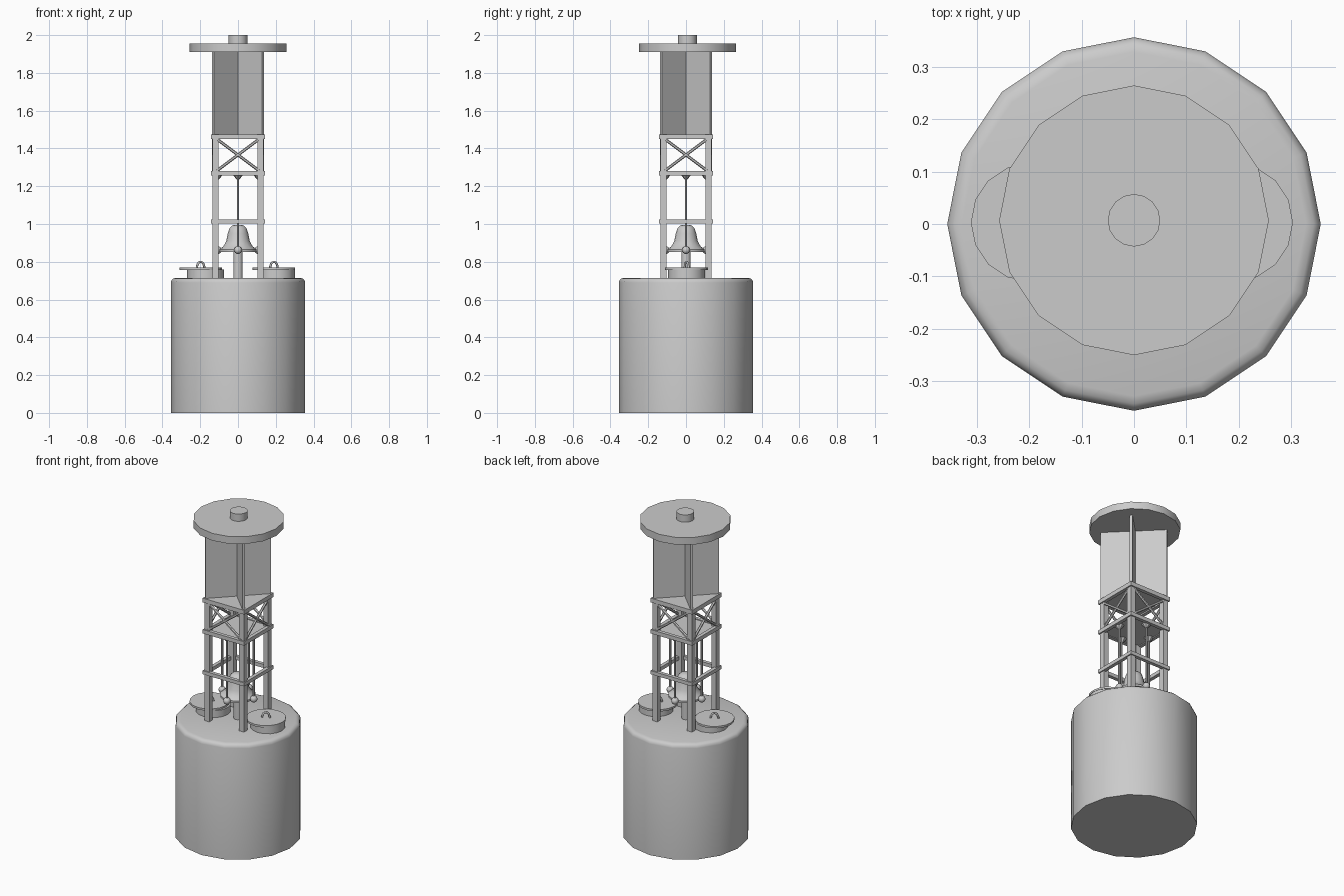
import bpy, bmesh, math
from mathutils import Vector, Matrix

if "Cube" in bpy.data.objects:
    bpy.data.objects.remove(bpy.data.objects["Cube"])


def finish(bm, name, smooth=False):
    bmesh.ops.recalc_face_normals(bm, faces=bm.faces)
    me = bpy.data.meshes.new(name)
    bm.to_mesh(me)
    bm.free()
    ob = bpy.data.objects.new(name, me)
    bpy.context.collection.objects.link(ob)
    if smooth:
        bpy.ops.object.select_all(action='DESELECT')
        ob.select_set(True)
        bpy.context.view_layer.objects.active = ob
        bpy.ops.object.shade_smooth_by_angle(angle=math.radians(35))
    return ob


def lathe(name, profile, n=16, at=(0, 0), smooth=True):
    """Closed solid of revolution from (radius, z) pairs, bottom to top."""
    bm = bmesh.new()
    rings = []
    for r, z in profile:
        rings.append([bm.verts.new((at[0] + r * math.cos(2 * math.pi * i / n),
                                    at[1] + r * math.sin(2 * math.pi * i / n), z)) for i in range(n)])
    for a, b in zip(rings, rings[1:]):
        for i in range(n):
            j = (i + 1) % n
            bm.faces.new((a[i], a[j], b[j], b[i]))
    bm.faces.new(rings[0])
    bm.faces.new(rings[-1])
    return finish(bm, name, smooth)


def box(name, center, size, rot=0.0):
    bm = bmesh.new()
    m = (Matrix.Translation(center) @ Matrix.Rotation(rot, 4, 'Z')
         @ Matrix.Diagonal((*size, 1)))
    bmesh.ops.create_cube(bm, size=1, matrix=m)
    return finish(bm, name)


def rod(name, a, b, r, n=8, r2=None):
    a, b = Vector(a), Vector(b)
    d = b - a
    m = Matrix.Translation((a + b) / 2) @ d.to_track_quat('Z', 'Y').to_matrix().to_4x4()
    bm = bmesh.new()
    bmesh.ops.create_cone(bm, cap_ends=True, segments=n, radius1=r,
                          radius2=r if r2 is None else r2, depth=d.length, matrix=m)
    return finish(bm, name, n > 6)


# Floating drum with rounded top rim
lathe("float_body", [(0.356, 0), (0.356, 0.69), (0.352, 0.703), (0.343, 0.711), (0.328, 0.715)])

# Hatches: base, lid, arched handle
for tag, lid_x, base_x in (("left", -0.198, -0.172), ("right", 0.19, 0.203)):
    lathe(tag + "_hatch_base", [(0.098, 0.71), (0.098, 0.758)], at=(base_x, 0.003))
    lathe(tag + "_hatch_lid", [(0.113, 0.757), (0.113, 0.769)], at=(lid_x, 0.003))
    cu = bpy.data.curves.new(tag + "_hatch_handle", 'CURVE')
    cu.dimensions = '3D'
    cu.bevel_depth = 0.006
    cu.bevel_resolution = 1
    sp = cu.splines.new('POLY')
    sp.points.add(8)
    for i, p in enumerate(sp.points):
        t = math.pi * i / 8
        p.co = (lid_x + 0.02 * math.cos(t), 0.003 + 0.01 * math.cos(t), 0.766 + 0.034 * math.sin(t), 1)
    bpy.context.collection.objects.link(bpy.data.objects.new(tag + "_hatch_handle", cu))

# Tower posts
for sx in (-1, 1):
    for sy in (-1, 1):
        box("tower_post", (sx * 0.119, sy * 0.119, 1.09), (0.034, 0.034, 0.76))

# Rails and cross braces on all four sides
for k in range(4):
    ang = k * math.pi / 2
    R = Matrix.Rotation(ang, 3, 'Z')
    for z, h in ((1.014, 0.022), (1.268, 0.024), (1.462, 0.026)):
        box("tower_rail", R @ Vector((0, -0.132, z)), (0.286, 0.022, h), ang)
    for s in (-1, 1):
        rod("cross_brace", R @ Vector((-s * 0.115, -0.13, 1.28)),
            R @ Vector((s * 0.115, -0.13, 1.452)), 0.008, 6)

# Platforms
box("lower_platform", (0, 0, 1.268), (0.26, 0.26, 0.014))
box("upper_platform", (0, 0, 1.466), (0.27, 0.27, 0.018))

# Bell on its pedestal
lathe("bell_pedestal", [(0.025, 0.71), (0.025, 0.88)], n=12)
lathe("bell", [(0.07, 0.857), (0.1, 0.853), (0.1, 0.865), (0.077, 0.882), (0.062, 0.91),
               (0.054, 0.95), (0.045, 0.979), (0.03, 0.992), (0.012, 0.996)])

# Four hanging hammers around the bell
for k in range(4):
    R = Matrix.Rotation(k * math.pi / 2, 3, 'Z')
    p = R @ Vector((0, -0.108, 0))
    rod("hammer_bracket", (p.x, p.y, 1.236), (p.x, p.y, 1.264), 0.008, 8, 0.03)
    rod("hammer_rod", (p.x, p.y, 0.86), (p.x, p.y, 1.25), 0.006)
    bm = bmesh.new()
    bmesh.ops.create_uvsphere(bm, u_segments=12, v_segments=8, radius=0.021,
                              matrix=Matrix.Translation((p.x, p.y, 0.862)))
    finish(bm, "hammer_ball", True)

# Crossed radar reflector plates
for a in (45, 135):
    box("reflector_plate", (0, 0, 1.693), (0.375, 0.016, 0.44), math.radians(a))

# Top disc and lamp cap
lathe("top_disc", [(0.257, 1.91), (0.257, 1.955)], at=(0, 0.007))
lathe("lamp_cap", [(0.05, 1.95), (0.05, 2.0)], at=(0, 0.007))
